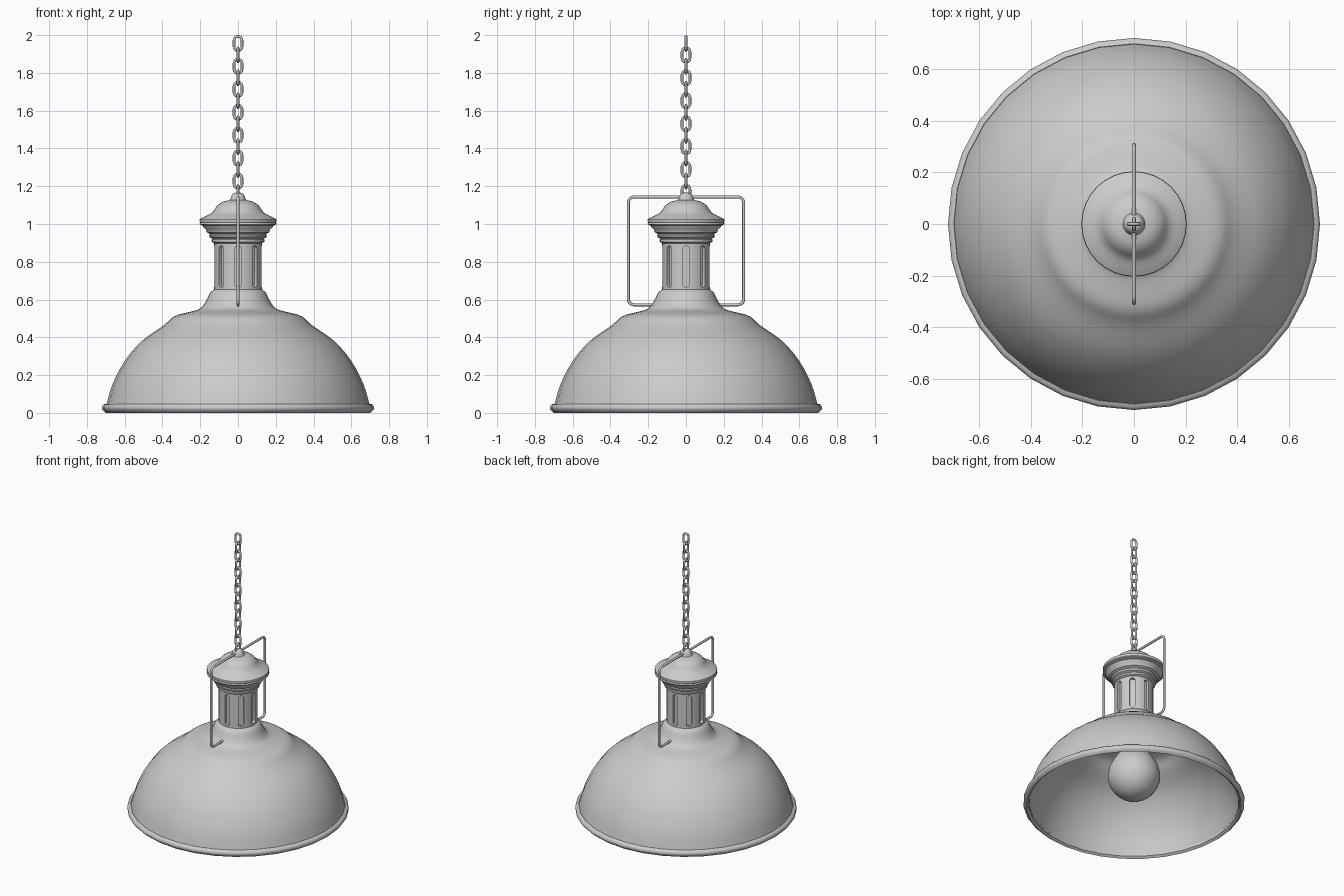
import bpy, bmesh
from math import sin, cos, pi, radians
from mathutils import Vector, Matrix

if "Cube" in bpy.data.objects:
    bpy.data.objects.remove(bpy.data.objects["Cube"])


def finish(name, bm, angle=40):
    bmesh.ops.remove_doubles(bm, verts=bm.verts, dist=1e-5)
    bmesh.ops.recalc_face_normals(bm, faces=bm.faces)
    me = bpy.data.meshes.new(name)
    bm.to_mesh(me)
    bm.free()
    ob = bpy.data.objects.new(name, me)
    bpy.context.collection.objects.link(ob)
    smooth(ob, angle)
    return ob


def smooth(ob, angle=40):
    bpy.ops.object.select_all(action='DESELECT')
    ob.select_set(True)
    bpy.context.view_layer.objects.active = ob
    bpy.ops.object.shade_smooth_by_angle(angle=radians(angle))


def spline(pts, n=3):
    """Catmull-Rom refinement of a (radius, height) profile."""
    p = [Vector(q) for q in pts]
    p = [2 * p[0] - p[1]] + p + [2 * p[-1] - p[-2]]
    out = []
    for a, b, c, d in zip(p, p[1:], p[2:], p[3:]):
        for i in range(n):
            t = i / n
            out.append(0.5 * (2 * b + (c - a) * t + (2 * a - 5 * b + 4 * c - d) * t * t
                              + (3 * b - a - 3 * c + d) * t ** 3))
    return [(max(q.x, 0), q.y) for q in out + [p[-2]]]


def lathe(name, prof, seg=32, closed=False, angle=40):
    bm = bmesh.new()
    rings = [[bm.verts.new((r * cos(2 * pi * i / seg), r * sin(2 * pi * i / seg), z))
              for i in range(seg)] for r, z in prof]
    pairs = list(zip(rings, rings[1:])) + ([(rings[-1], rings[0])] if closed else [])
    for a, b in pairs:
        for i in range(seg):
            j = (i + 1) % seg
            bm.faces.new((a[i], a[j], b[j], b[i]))
    return finish(name, bm, angle)


def tube(name, pts, radius, cyclic=False):
    cu = bpy.data.curves.new(name, 'CURVE')
    cu.dimensions = '3D'
    cu.bevel_depth, cu.bevel_resolution, cu.use_fill_caps = radius, 2, True
    sp = cu.splines.new('POLY')
    sp.points.add(len(pts) - 1)
    for q, v in zip(sp.points, pts):
        q.co = (*v, 1)
    sp.use_cyclic_u = cyclic
    ob = bpy.data.objects.new(name, cu)
    bpy.context.collection.objects.link(ob)
    bpy.ops.object.select_all(action='DESELECT')
    ob.select_set(True)
    bpy.context.view_layer.objects.active = ob
    bpy.ops.object.convert(target='MESH')
    ob = bpy.context.object
    smooth(ob, 60)
    return ob


# Dome shade: outer skin up, inner skin back down
outer = spline([(0.698, 0.04), (0.665, 0.15), (0.60, 0.275), (0.51, 0.38), (0.395, 0.462),
                (0.335, 0.513), (0.25, 0.536), (0.20, 0.553), (0.17, 0.59), (0.148, 0.635),
                (0.12, 0.658)])
inner = [(r - 0.014, z - 0.012) for r, z in reversed(outer)]
lathe("shade", outer + inner, closed=True)

# Rolled rim
lathe("rim", [(0.685, 0.012), (0.70, 0.0), (0.712, 0.01), (0.72, 0.02), (0.72, 0.032),
              (0.712, 0.045), (0.698, 0.048), (0.685, 0.035)], closed=True, angle=50)

# Neck column with eight recessed round-ended slots
neck = lathe("neck", [(0, 0.62), (0.126, 0.62), (0.126, 0.915), (0, 0.915)], seg=64)
bm = bmesh.new()
w, lo, hi = 0.0175, 0.665, 0.885
outline = [(w * cos(a), hi - w + w * sin(a)) for a in [pi * i / 8 for i in range(9)]]
outline += [(-x, lo + hi - z) for x, z in outline]
for k in range(8):
    rot = Matrix.Rotation(k * pi / 4, 4, 'Z')
    f = bm.faces.new([bm.verts.new(rot @ Vector((x, -0.106, z))) for x, z in outline])
    ext = bmesh.ops.extrude_face_region(bm, geom=[f])["geom"]
    bmesh.ops.translate(bm, vec=rot @ Vector((0, -0.05, 0)),
                        verts=[v for v in ext if isinstance(v, bmesh.types.BMVert)])
    bm.faces.ensure_lookup_table()
# keep the base faces so each cutter is closed
bases = {}
for k in range(8):
    rot = Matrix.Rotation(k * pi / 4, 4, 'Z')
    base = [min(bm.verts, key=lambda v: (v.co - rot @ Vector((x, -0.106, z))).length)
            for x, z in outline]
    if bm.faces.get(base) is None:
        bm.faces.new(base)
cutter = finish("slot_cutter", bm)
cutter.hide_render = True
mod = neck.modifiers.new("slots", 'BOOLEAN')
mod.object, mod.operation, mod.solver = cutter, 'DIFFERENCE', 'EXACT'
bpy.ops.object.select_all(action='DESELECT')
neck.select_set(True)
bpy.context.view_layer.objects.active = neck
bpy.ops.object.modifier_apply(modifier=mod.name)
bpy.data.objects.remove(cutter)
smooth(neck, 30)

# Stepped collar under the cap
lathe("collar", [(0.11, 0.895), (0.128, 0.898), (0.14, 0.906), (0.14, 0.918), (0.135, 0.922),
                 (0.15, 0.93), (0.153, 0.942), (0.147, 0.947), (0.165, 0.956), (0.17, 0.972),
                 (0.185, 0.985), (0.19, 1.0), (0.11, 1.0)], closed=True)

# Cap with finial
lathe("cap", spline([(0, 0.99), (0.185, 0.99), (0.2, 1.008), (0.202, 1.025), (0.17, 1.042),
                     (0.135, 1.062), (0.11, 1.098), (0.075, 1.12), (0.043, 1.127),
                     (0.036, 1.148), (0.022, 1.163), (0, 1.168)], 2))

# Hanging bracket
corners = [(-0.305, 0.572, 1, 1), (-0.305, 1.143, 1, -1),
           (0.305, 1.143, -1, -1), (0.305, 0.572, -1, 1)]
starts = [-90, 180, 90, 0]
R = 0.03
path = [(0, -0.14, 0.572)]
for (y, z, sy, sz), a0 in zip(corners, starts):
    for i in range(6):
        a = radians(a0 - 18 * i)
        path.append((0, y + sy * R + R * cos(a), z + sz * R + R * sin(a)))
path.append((0, 0.14, 0.572))
tube("bracket", path, 0.008)

# Chain of alternating links
lr, half = 0.021, 0.0165
link = [(lr * cos(a), 0, half + lr * sin(a)) for a in [pi * i / 8 for i in range(9)]]
link += [(-x, 0, -z) for x, _, z in link]
first = tube("chain_link", link, 0.0072, True)
for i in range(14):
    ob = first if i == 0 else first.copy()
    if i:
        bpy.context.collection.objects.link(ob)
    ob.location.z = 1.956 - 0.0607 * i
    ob.rotation_euler.z = (i % 2) * pi / 2

# Light bulb and socket
lathe("bulb", spline([(0, 0.05), (0.065, 0.063), (0.12, 0.10), (0.16, 0.16), (0.17, 0.22),
                      (0.158, 0.285), (0.12, 0.35), (0.085, 0.405), (0.07, 0.46),
                      (0.07, 0.50)], 2))
lathe("socket", [(0, 0.48), (0.085, 0.48), (0.085, 0.64), (0, 0.64)])
